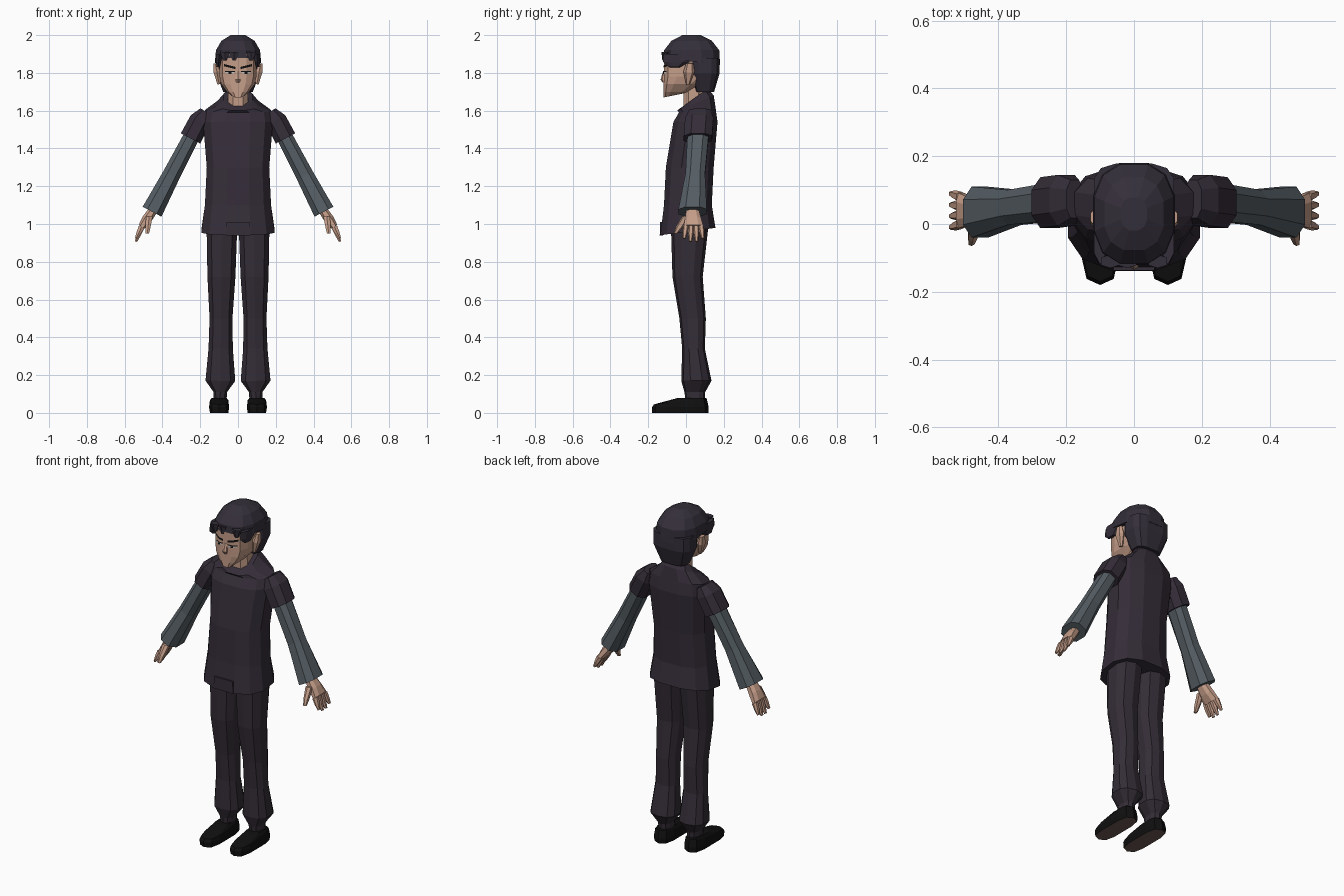
import bpy, bmesh
from math import sin, cos, pi
from mathutils import Vector

cube = bpy.data.objects.get("Cube")
if cube:
    bpy.data.objects.remove(cube)

UP = Vector((0, 0, 1))
DEPTH = Vector((0, 1, 0))


def material(name, red, green, blue):
    mat = bpy.data.materials.new(name)
    mat.use_nodes = True
    color = (red, green, blue, 1)
    mat.diffuse_color = color
    mat.node_tree.nodes["Principled BSDF"].inputs["Base Color"].default_value = color
    return mat


shirt_cloth = material("dark plum cloth", .035, .026, .04)
trouser_cloth = material("plum trouser cloth", .034, .026, .037)
hair_color = material("dark hair", .034, .028, .042)
sleeve_cloth = material("slate sleeve", .09, .11, .125)
skin = material("skin", .56, .34, .25)
black = material("black leather", .005, .005, .005)
sole_brown = material("brown sole", .15, .1, .085)
eye_white = material("eye white", .6, .55, .52)


def finish(name, bm, mat, underside=None):
    bmesh.ops.recalc_face_normals(bm, faces=bm.faces)
    mesh = bpy.data.meshes.new(name)
    mesh.materials.append(mat)
    if underside:
        mesh.materials.append(underside)
        bm.normal_update()
        for face in bm.faces:
            face.material_index = int(face.normal.z < -.5)
    bm.to_mesh(mesh)
    bm.free()
    bpy.context.collection.objects.link(bpy.data.objects.new(name, mesh))


def squared(value, roundness):
    return abs(value) ** roundness * (1 if value > 0 else -1)


def tube(name, mat, start, end, *sections, sides=8, roundness=.8, mirror=1, underside=None):
    """Loft along an axis. Section: position, half width, half depth, depth shift, rear lift.
    Without an end the axis is vertical and positions are heights above the start."""
    start = Vector(start)
    axis = Vector(end) - start if end else UP
    across = DEPTH.cross(axis).normalized()
    bm = bmesh.new()
    loops = []
    for position, width, depth, *extra in sections:
        shift, lift = (extra + [0, 0])[:2]
        center = start + axis * position + DEPTH * shift
        loop = []
        for i in range(sides):
            angle = 2 * pi * (i + .5) / sides
            side_way = squared(cos(angle), roundness)
            back_way = squared(sin(angle), roundness)
            point = center + across * width * side_way + DEPTH * depth * back_way
            point += UP * lift * back_way
            point.x *= mirror
            loop.append(bm.verts.new(point))
        loops.append(loop)
    for low, high in zip(loops, loops[1:]):
        for i in range(sides):
            j = (i + 1) % sides
            bm.faces.new((low[i], low[j], high[j], high[i]))
    bm.faces.new(loops[0])
    bm.faces.new(loops[-1])
    finish(name, bm, mat, underside)


def face_strip(name, mat, mirror, inner, outer, low, rise, height, layer):
    """Thin painted strip that follows the front and cheek of the face."""
    bm = bmesh.new()
    corner = .044
    columns = []
    for x in (inner, max(inner, min(corner, outer)), outer):
        y = -.119 - layer + max(0, x - corner) * .6
        z = low + rise * (x - inner) / (outer - inner)
        columns.append([bm.verts.new((x * mirror, y, h)) for h in (z, z + height)])
    for a, b in zip(columns, columns[1:]):
        if a[0].co != b[0].co:
            bm.faces.new((a[0], b[0], b[1], a[1]))
    bmesh.ops.solidify(bm, geom=bm.faces[:], thickness=.001)
    finish(name, bm, mat)


# Shirt with tilted hem and open collar
tube("shirt", shirt_cloth, (0, .03, 0), None,
     (.96, .2, .15, -.02, .02), (1.1, .18, .13, -.02), (1.3, .17, .13, -.01),
     (1.54, .19, .12, .02), (1.6, .18, .1, .03, .01),
     (1.64, .11, .1, .02, .04), (1.67, .08, .07, .02, .05), sides=12)
tube("hem_flap", shirt_cloth, (0, -.13, .94), None, (0, .085, .012), (.07, .08, .01), sides=4)

# Neck and head
tube("neck", skin, (0, .04, 1.6), None, (0, .055, .055), (.15, .055, .06))
tube("head", skin, (0, .01, 0), None,
     (1.68, .03, .05, -.08, .01), (1.7, .06, .07, -.06), (1.74, .09, .1, -.03),
     (1.78, .1, .13), (1.9, .1, .13), sides=12, roundness=.6)
tube("nose", skin, (0, -.115, 1.75), None, (0, .01, .01), (.015, .015, .02), (.06, .01, .005), sides=6)

# Hair
tube("hair_crown", hair_color, (0, .03, 0), None,
     (1.86, .125, .155, 0, -.02), (1.92, .12, .15), (1.97, .09, .11), (2, .04, .05), sides=12)
tube("hair_nape", hair_color, (0, .1, 0), None,
     (1.88, .12, .08), (1.8, .12, .08), (1.7, .08, .05), sides=12, roundness=.6)
for place, x in (("right", -.07), ("middle", -.02), ("left", .07)):
    tube(place + "_fringe_lock", hair_color, (x, -.11, 1.91), (x, -.11, 1.865),
         (0, .03, .02), (1, .01, .015), sides=6)

shoulder = Vector((.2, .07, 1.55))
wrist = Vector((.455, .035, 1.065))
knuckles = Vector((.51, .04, .985))

for mirror, word in ((1, "left_"), (-1, "right_")):
    # Face details
    tube(word + "sideburn", hair_color, (.1, -.04, 1.9), (.105, -.06, 1.83),
         (0, .02, .08), (.6, .015, .07), (1, .01, .03), sides=6, mirror=mirror)
    tube(word + "ear", skin, (.1, .01, 1.74), (.12, .02, 1.85),
         (0, .01, .01), (.6, .02, .03), (1, .01, .02), sides=6, mirror=mirror)
    face_strip(word + "eyebrow", black, mirror, .014, .075, 1.82, .015, .012, 0)
    face_strip(word + "eye_white", eye_white, mirror, .02, .066, 1.795, .003, .01, 0)
    face_strip(word + "iris", black, mirror, .035, .05, 1.795, 0, .01, .002)
    face_strip(word + "eyelid", black, mirror, .016, .07, 1.805, 0, .006, .001)

    # Short sleeve over long sleeve
    tube(word + "short_sleeve", shirt_cloth, shoulder, wrist,
         (-.1, .03, .06), (0, .06, .08), (.2, .062, .08), mirror=mirror)
    tube(word + "long_sleeve", sleeve_cloth, shoulder, wrist,
         (.15, .045, .06), (.6, .05, .055), (1, .06, .08), mirror=mirror)

    # Hand with fanned fingers
    tube(word + "palm", skin, wrist, knuckles,
         (-.1, .025, .035), (.5, .028, .045), (1, .02, .055), mirror=mirror)
    for i, finger in enumerate(("index", "middle", "ring", "little")):
        fan = i - 1.5
        tip = Vector((.54, .04 + .033 * fan, .905 + .008 * fan * fan))
        tube(word + finger + "_finger", skin, knuckles + DEPTH * fan * .027, tip,
             (0, .018, .015), (.5, .014, .014), (1, .007, .008), sides=6, mirror=mirror)
    tube(word + "thumb", skin, (.47, 0, 1.04), (.48, -.055, .95),
         (0, .02, .02), (.6, .015, .02), (1, .01, .01), sides=6, mirror=mirror)

    # Trouser leg gathered at the ankle
    tube(word + "trouser_leg", trouser_cloth, (.095, .05, 0), (.085, .02, 1),
         (1, .085, .1), (.72, .077, .08, -.02), (.5, .063, .07), (.34, .067, .06),
         (.17, .082, .08, .01), (.11, .037, .055), (.06, .035, .05), sides=10, mirror=mirror)

    # Shoe with a brown underside
    tube(word + "shoe", black, (.1, -.03, 0), None,
         (0, .05, .15), (.03, .055, .15), (.06, .05, .14, 0, .015), (.08, .04, .07, .06),
         sides=10, roundness=.6, mirror=mirror, underside=sole_brown)
